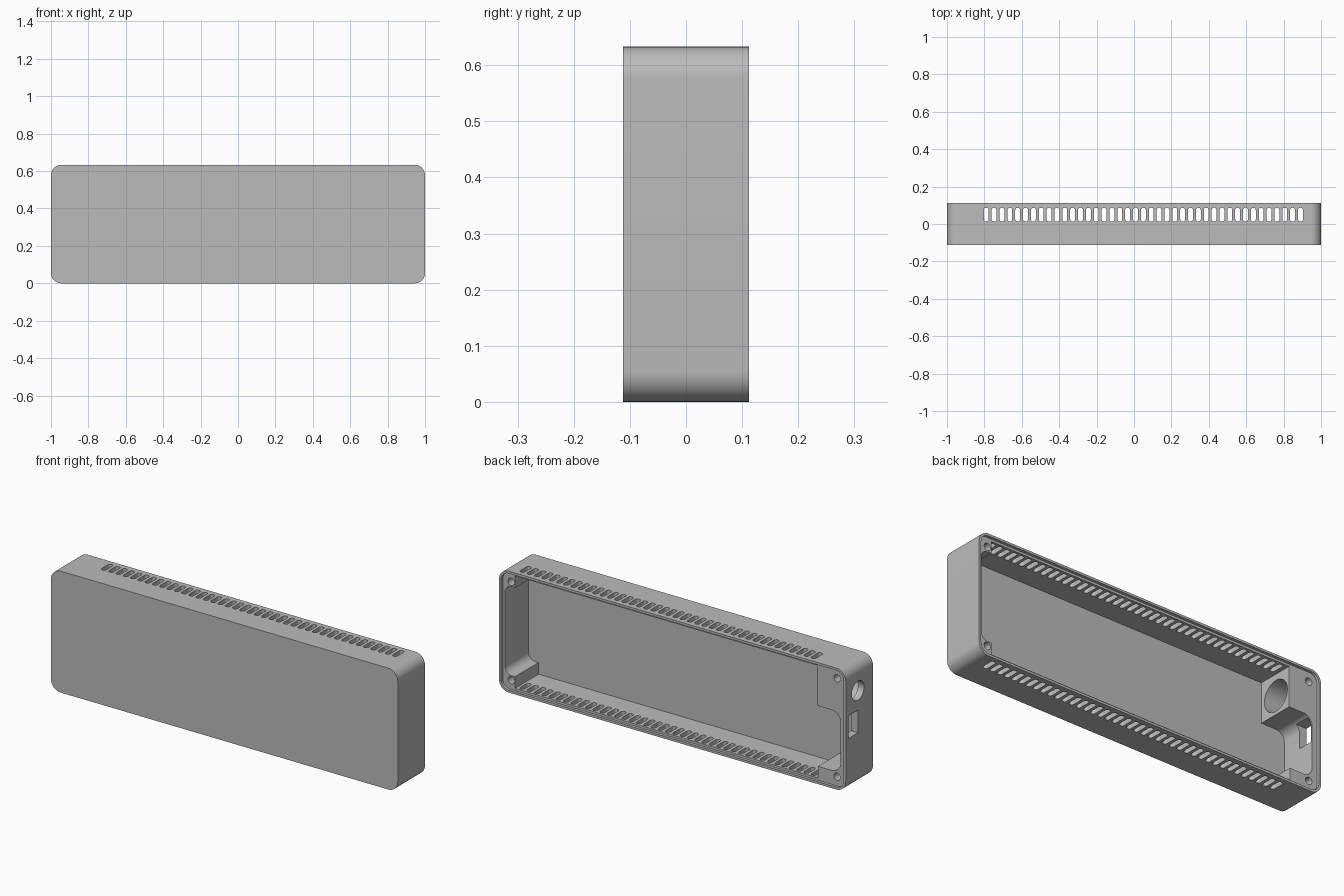
import bpy, bmesh, math
from mathutils import Vector

cube = bpy.data.objects.get("Cube")
if cube:
    bpy.data.objects.remove(cube, do_unlink=True)

HALF, DEPTH, HEIGHT = 1.0, 0.112, 0.633
FLOOR, LEDGE = -0.095, 0.098
WALL, RIM = 0.024, 0.012

grey = bpy.data.materials.new("mid grey plastic")
grey.use_nodes = True
colour = (0.5, 0.5, 0.5, 1)
grey.diffuse_color = colour
grey.node_tree.nodes["Principled BSDF"].inputs["Base Color"].default_value = colour


def outline(corners, steps=10):
    """Turn (a, b, radius) corners into a profile with rounded corners."""
    pts = []
    for i, (a, b, r) in enumerate(corners):
        p = Vector((a, b))
        if not r:
            pts.append(p)
            continue
        d1 = (Vector(corners[i - 1][:2]) - p).normalized()
        d2 = (Vector(corners[(i + 1) % len(corners)][:2]) - p).normalized()
        c = p + r * (d1 + d2)
        for k in range(steps + 1):
            t = math.pi / 2 * k / steps
            pts.append(c - r * (d2 * math.cos(t) + d1 * math.sin(t)))
    return pts


def box(a0, a1, b0, b1, r=0):
    return outline([(a0, b0, r), (a1, b0, r), (a1, b1, r), (a0, b1, r)])


def circle(a, b, r, n=32):
    return [Vector((a + r * math.cos(2 * math.pi * k / n),
                    b + r * math.sin(2 * math.pi * k / n))) for k in range(n)]


def prisms(name, profiles, axis, d0, d1):
    """Extrude each profile along an axis into one object."""
    place = {"x": lambda p, d: (d, p.x, p.y),
             "y": lambda p, d: (p.x, d, p.y),
             "z": lambda p, d: (p.x, p.y, d)}[axis]
    bm = bmesh.new()
    for pts in profiles:
        low = [bm.verts.new(place(p, d0)) for p in pts]
        high = [bm.verts.new(place(p, d1)) for p in pts]
        bm.faces.new(low)
        bm.faces.new(high)
        for i in range(len(pts)):
            bm.faces.new((low[i - 1], low[i], high[i], high[i - 1]))
    bmesh.ops.recalc_face_normals(bm, faces=bm.faces)
    mesh = bpy.data.meshes.new(name)
    bm.to_mesh(mesh)
    bm.free()
    mesh.materials.append(grey)
    ob = bpy.data.objects.new(name, mesh)
    bpy.context.collection.objects.link(ob)
    return ob


# Solid case body
case = prisms("case_shell", [box(-HALF, HALF, 0, HEIGHT, 0.055)], "y", -DEPTH, DEPTH)

# Cavity profile, leaving corner posts and the socket block standing
top = HEIGHT - WALL
post = 0.085
cavity = outline([
    (-0.83, WALL, 0), (0.917, WALL, 0),
    (0.917, post, 0), (0.976, post, 0.04),
    (0.976, HEIGHT - post, 0.04), (0.917, HEIGHT - post, 0),
    (0.917, top, 0), (-0.825, top, 0),
    (-0.825, 0.4, 0), (-0.96, 0.4, 0.05),
    (-0.96, post, 0.05), (-0.83, post, 0)])

# Vent slots through top and bottom walls
slots = []
for i in range(41):
    x = -0.79 + 0.042 * i
    slots.append(box(x - 0.013, x + 0.013, 0.013, 0.087, 0.0125))

screws = [circle(x, z, 0.019, 20) for x in (-0.94, 0.94) for z in (0.06, HEIGHT - 0.06)]

cutters = [
    prisms("cavity_cutter", [cavity], "y", FLOOR, 0.2),
    prisms("lid_recess_cutter",
           [box(RIM - HALF, HALF - RIM, RIM, HEIGHT - RIM, 0.044)], "y", LEDGE, 0.2),
    prisms("vent_slot_cutter", slots, "z", -0.1, 0.8),
    prisms("screw_hole_cutter", screws, "y", 0.0, 0.2),
    prisms("socket_bore_cutter", [circle(0.006, 0.497, 0.08, 48)], "x", -0.965, -0.7),
    prisms("socket_hole_cutter", [circle(0.012, 0.492, 0.05, 40)], "x", -1.1, -0.9),
    prisms("switch_hole_cutter", [box(0.011, 0.091, 0.272, 0.39)], "x", -1.1, -0.9),
]

bpy.context.view_layer.objects.active = case
for cutter in cutters:
    cutter.hide_render = True
    mod = case.modifiers.new(cutter.name, "BOOLEAN")
    mod.operation = "DIFFERENCE"
    mod.solver = "EXACT"
    mod.object = cutter
    bpy.ops.object.modifier_apply(modifier=mod.name)
    bpy.data.objects.remove(cutter, do_unlink=True)

# Smooth curves, crisp edges
bpy.ops.object.select_all(action="DESELECT")
case.select_set(True)
bpy.ops.object.shade_smooth_by_angle(angle=math.radians(30))
